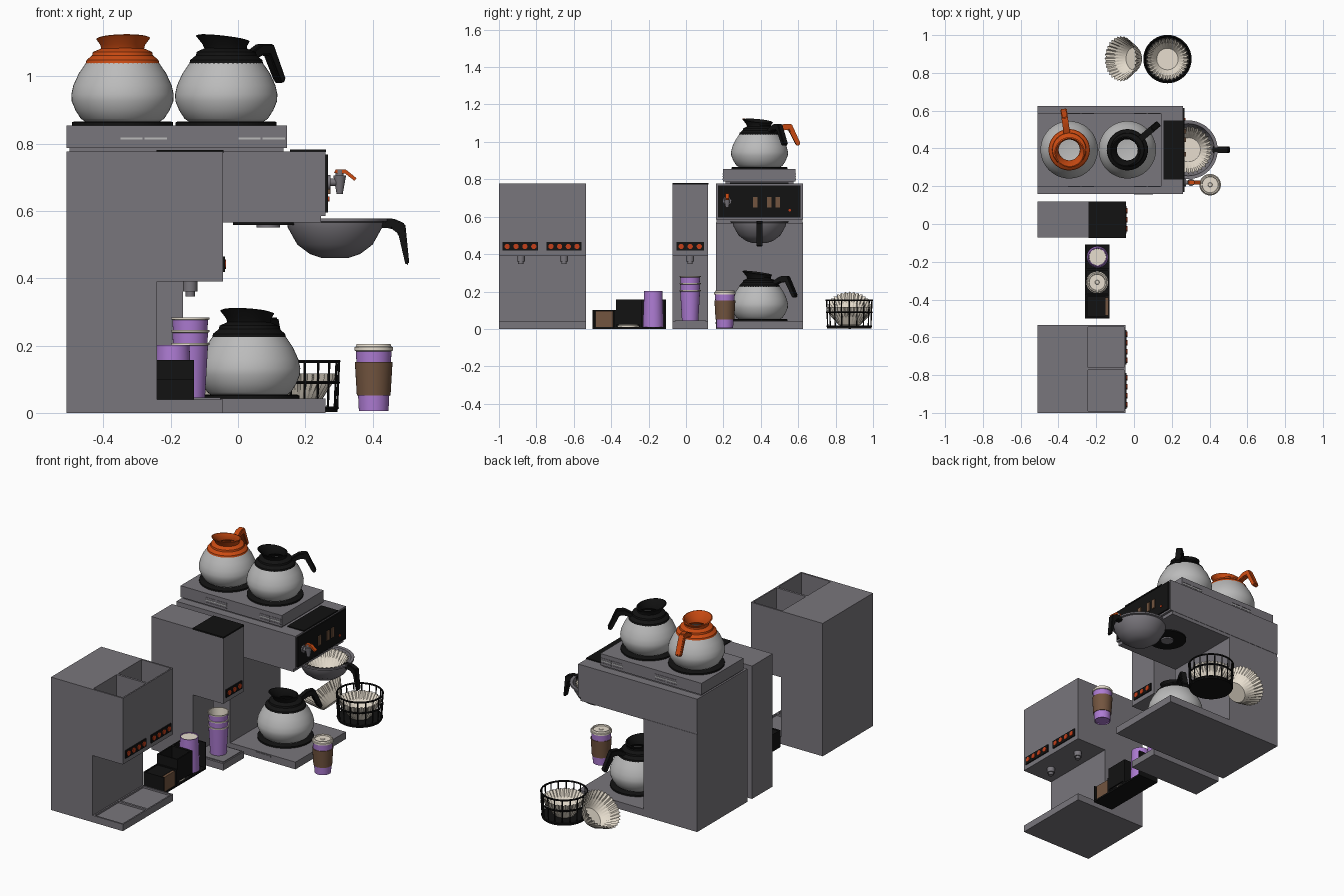
import bpy, bmesh, math
from mathutils import Vector, Matrix

if "Cube" in bpy.data.objects:
    bpy.data.objects.remove(bpy.data.objects["Cube"])


def mat(name, r, g, b):
    m = bpy.data.materials.new(name)
    m.diffuse_color = (r, g, b, 1)
    m.use_nodes = True
    m.node_tree.nodes["Principled BSDF"].inputs["Base Color"].default_value = m.diffuse_color
    return m


STEEL = mat("steel", 0.19, 0.18, 0.2)
GLASS = mat("glass", 0.5, 0.5, 0.5)
BLACK = mat("black", 0.006, 0.006, 0.006)
ORANGE = mat("orange", 0.6, 0.07, 0.006)
RED = mat("red_light", 0.55, 0.05, 0.01)
PURPLE = mat("purple", 0.42, 0.2, 0.65)
BROWN = mat("brown", 0.17, 0.09, 0.05)
CREAM = mat("cream", 0.8, 0.73, 0.62)


def finish(name, bm, m, loc=(0, 0, 0), rot=0.0, M=None):
    bmesh.ops.recalc_face_normals(bm, faces=bm.faces)
    me = bpy.data.meshes.new(name)
    bm.to_mesh(me)
    bm.free()
    me.materials.append(m)
    me.transform(M or Matrix.Translation(loc) @ Matrix.Rotation(rot, 4, 'Z'))
    ob = bpy.data.objects.new(name, me)
    bpy.context.collection.objects.link(ob)
    return ob


def box(name, x, y, z, m=STEEL):
    bm = bmesh.new()
    bmesh.ops.create_cube(bm, size=1)
    for v in bm.verts:
        v.co = [a[0] + (c + 0.5) * (a[1] - a[0]) for a, c in zip((x, y, z), v.co)]
    return finish(name, bm, m)


def lathe_bm(prof, seg=40, pleat=None):
    bm = bmesh.new()
    rings = []
    for k, (r, z) in enumerate(prof):
        if r < 1e-5:
            rings.append([bm.verts.new((0, 0, z))])
            continue
        p = pleat[k] if pleat else 0
        rings.append([bm.verts.new(((r + p * (-1) ** i) * math.cos(math.tau * i / seg),
                                    (r + p * (-1) ** i) * math.sin(math.tau * i / seg), z))
                      for i in range(seg)])
    for a, b in zip(rings, rings[1:]):
        for i in range(seg):
            j = (i + 1) % seg
            f = [a[i % len(a)], a[j % len(a)], b[j % len(b)], b[i % len(b)]]
            bm.faces.new(list(dict.fromkeys(f)))
    return bm


def lathe(name, prof, m, loc=(0, 0, 0), seg=40, M=None):
    return finish(name, lathe_bm(prof, seg), m, loc, M=M)


def cyl(name, p, q, r, m=STEEL, seg=24, r2=None):
    p, q = Vector(p), Vector(q)
    d = q - p
    M = Matrix.Translation(p) @ d.to_track_quat('Z', 'Y').to_matrix().to_4x4()
    return lathe(name, [(0, 0), (r, 0), (r2 or r, d.length), (0, d.length)], m, seg=seg, M=M)


def prism(name, pts, y0, y1, m=STEEL, loc=(0, 0, 0), rot=0.0, bevel=0):
    bm = bmesh.new()
    f = bm.faces.new([bm.verts.new((x, y0, z)) for x, z in pts])
    ext = bmesh.ops.extrude_face_region(bm, geom=[f])['geom']
    bmesh.ops.translate(bm, vec=(0, y1 - y0, 0), verts=[v for v in ext if isinstance(v, bmesh.types.BMVert)])
    if bevel:
        bmesh.ops.bevel(bm, geom=bm.edges[:], offset=bevel, segments=2, affect='EDGES')
    return finish(name, bm, m, loc, rot)


def cut(ob, cutter):
    mod = ob.modifiers.new("cut", 'BOOLEAN')
    mod.operation, mod.solver, mod.object = 'DIFFERENCE', 'EXACT', cutter
    me = bpy.data.meshes.new_from_object(ob.evaluated_get(bpy.context.evaluated_depsgraph_get()))
    ob.modifiers.clear()
    ob.data = me
    bpy.data.objects.remove(cutter)


# --- carafe: glass globe, collar with tilted spout funnel, handle along local +x
def carafe(name, loc, ang, m):
    a = math.radians(ang)
    lathe(name + "_glass", [(0, 0), (0.112, 0), (0.124, 0.008), (0.14, 0.033), (0.151, 0.06), (0.152, 0.08),
                            (0.146, 0.107), (0.13, 0.142), (0.107, 0.176)], GLASS, loc, 48)
    bm = lathe_bm([(0.1, 0.168), (0.11, 0.17), (0.107, 0.182), (0.09, 0.196), (0.088, 0.206), (0.064, 0.216),
                   (0.066, 0.226), (0.08, 0.246), (0.074, 0.248), (0.058, 0.222), (0.056, 0.2), (0.1, 0.168)], 48)
    for v in bm.verts:
        t = max(0, (v.co.z - 0.212) / 0.035)
        v.co.z -= 0.14 * t * v.co.x
        v.co.x -= 0.014 * t
    finish(name + "_collar", bm, m, loc, a)
    prism(name + "_handle", [(0.06, 0.19), (0.13, 0.23), (0.172, 0.23), (0.22, 0.125), (0.208, 0.112),
                             (0.197, 0.118), (0.156, 0.198), (0.13, 0.196), (0.085, 0.178)],
          -0.017, 0.017, m, loc, a, 0.004)


# --- pleated paper filter
def paper_filter(name, M, r=0.115, h=0.1):
    bm = lathe_bm([(0, 0), (r * 0.52, 0), (r * 0.6, 0.012), (r, h)], 64, [0, 0, 0.002, 0.006])
    finish(name, bm, CREAM, M=M)


def cup(name, loc, h):
    s = h / 0.185
    lathe(name, [(0, 0.006), (0.039, 0.006), (0.04, 0), (0.044, 0), (0.053, h - 0.008)], PURPLE, loc)
    lathe(name + "_rim", [(0.053, h - 0.008), (0.057, h - 0.006), (0.057, h), (0.052, h),
                          (0.042, 0.012 * s), (0, 0.012 * s)], CREAM, loc)


def lid(name, loc):
    lathe(name, [(0.05, 0), (0.057, 0), (0.057, 0.008), (0.053, 0.01), (0.05, 0.018), (0.044, 0.018),
                 (0.042, 0.011), (0.012, 0.011), (0.01, 0.014), (0, 0.014)], CREAM, loc)


# --- large brewer
YC = 0.393
box("brewer_base", (-0.51, 0.26), (0.16, 0.625), (0, 0.042))
box("brewer_column", (-0.51, -0.163), (0.16, 0.625), (0.042, 0.57))
box("brewer_head", (-0.51, 0.26), (0.16, 0.625), (0.585, 0.777))
box("brewer_head_underplate", (-0.51, 0.246), (0.162, 0.623), (0.565, 0.585))
box("brewer_panel", (0.255, 0.268), (0.17, 0.613), (0.595, 0.768), BLACK)
box("brewer_top_strip", (0.155, 0.262), (0.235, 0.548), (0.775, 0.783), BLACK)
for i, y in enumerate((0.37, 0.445, 0.49)):
    box(f"brewer_switch_{i}", (0.265, 0.274), (y - 0.012, y + 0.012), (0.65, 0.705), BROWN)
cyl("indicator_lamp", (0.265, 0.555, 0.635), (0.272, 0.555, 0.635), 0.007, RED, 16)
box("base_switch_recess", (0.0, 0.1), (0.157, 0.161), (0.026, 0.036))
cyl("spray_plate", (0.09, YC, 0.566), (0.09, YC, 0.558), 0.105, BLACK, 40)
cyl("spray_head", (0.09, YC, 0.56), (0.09, YC, 0.55), 0.035, STEEL)

# --- hot water faucet
cyl("faucet_pipe", (0.26, 0.22, 0.685), (0.305, 0.22, 0.685), 0.011)
cyl("faucet_flange", (0.262, 0.22, 0.685), (0.275, 0.22, 0.685), 0.022)
cyl("faucet_spout", (0.302, 0.22, 0.65), (0.302, 0.22, 0.705), 0.009, r2=0.019)
cyl("faucet_cap", (0.302, 0.22, 0.705), (0.302, 0.22, 0.722), 0.012)
prism("faucet_lever", [(0.285, 0.712), (0.29, 0.723), (0.32, 0.723), (0.352, 0.697), (0.346, 0.689), (0.318, 0.711)],
      0.21, 0.23, ORANGE)

# --- brew funnel
lathe("brew_funnel", [(0, 0.46), (0.04, 0.46), (0.075, 0.472), (0.112, 0.5), (0.14, 0.55), (0.143, 0.566), (0.155, 0.568),
                      (0.155, 0.577), (0.138, 0.575), (0.13, 0.54), (0.105, 0.506), (0.06, 0.478), (0, 0.472)],
      STEEL, (0.288, YC, 0), 48)
prism("funnel_handle", [(0.415, 0.578), (0.46, 0.578), (0.497, 0.562), (0.509, 0.442), (0.498, 0.438),
                        (0.476, 0.532), (0.455, 0.548), (0.415, 0.55)], YC - 0.017, YC + 0.017, BLACK, bevel=0.004)
paper_filter("funnel_filter", Matrix.Translation((0.288, YC, 0.48)), 0.122, 0.09)

# --- top warmer
box("warmer_foot", (-0.5, 0.135), (0.21, 0.575), (0.775, 0.79))
box("warmer_body", (-0.51, 0.145), (0.198, 0.585), (0.787, 0.854))
for i, x in enumerate((-0.28, 0.07)):
    for s in (-1, 1):
        for z in (0.8, 0.815, 0.828):
            box(f"warmer_vent_{i}", (x + s * 0.036 - 0.033, x + s * 0.036 + 0.033),
                (0.196, 0.587), (z - 0.003, z + 0.003), GLASS if z == 0.815 else STEEL)
for i, (x, z) in enumerate(((-0.343, 0.853), (-0.035, 0.853), (0.033, 0.041))):
    lathe(f"hot_plate_{i}", [(0, 0), (0.15, 0), (0.15, 0.01), (0.143, 0.013), (0, 0.011)], BLACK, (x, YC, z))
carafe("orange_carafe", (-0.343, YC, 0.866), 98, ORANGE)
carafe("black_carafe", (-0.035, YC, 0.866), 40, BLACK)
carafe("lower_carafe", (0.033, YC, 0.053), 65, BLACK)

# --- powder dispensers (single and double): C-shaped body, buttons, nozzles
C = [(-0.51, 0), (-0.045, 0), (-0.045, 0.04), (-0.24, 0.04), (-0.24, 0.39), (-0.045, 0.39), (-0.045, 0.777), (-0.51, 0.777)]


def controls(name, y0, y1, n, yn):
    box(name + "_button_panel", (-0.047, -0.039), (y0, y1), (0.418, 0.464), BLACK)
    for i in range(n):
        y = y0 + (y1 - y0) * (i + 0.5) / n
        cyl(f"{name}_button_{i}", (-0.04, y, 0.441), (-0.035, y, 0.441), 0.014, RED, 20)
    cyl(name + "_nozzle", (-0.142, yn, 0.392), (-0.142, yn, 0.36), 0.021)
    cyl(name + "_nozzle_tip", (-0.142, yn, 0.36), (-0.142, yn, 0.346), 0.014)


double = prism("double_dispenser", C, -1.0, -0.535)
for i, (a, b) in enumerate(((-0.99, -0.774), (-0.761, -0.545))):
    cut(double, box("hopper_cutter", (-0.243, -0.053), (a, b), (0.62, 0.9)))
    cut(double, box("tray_cutter", (-0.232, -0.053), (a, b), (0.03, 0.1)))
controls("double_a", -0.98, -0.79, 4, -0.883)
controls("double_b", -0.745, -0.56, 4, -0.652)
prism("single_dispenser", C, -0.072, 0.118)
box("single_hopper_lid", (-0.242, -0.043), (-0.073, 0.119), (0.772, 0.781), BLACK)
box("single_drip_tray", (-0.235, -0.052), (-0.06, 0.106), (0.038, 0.045))
controls("single", -0.05, 0.095, 3, 0.022)

# --- cups: nested stack and a sleeved cup with lid
for i in range(3):
    cup(f"stack_cup_{i}", (-0.142, 0.022, 0.045 + 0.038 * i), 0.163)
CUP = (0.403, 0.208, 0.006)
cup("takeaway_cup", CUP, 0.185)
lathe("cup_sleeve", [(0.047, 0.045), (0.05, 0.045), (0.056, 0.145), (0.053, 0.145)], BROWN, CUP)
lid("cup_lid", (0.403, 0.208, 0.187))

# --- organiser rack with cups, lids and sleeves
box("rack_floor", (-0.26, -0.13), (-0.5, -0.108), (0, 0.01), BLACK)
for n, y0, y1, h in (("sleeve", -0.5, -0.375, 0.1), ("lid", -0.375, -0.243, 0.157), ("cup", -0.243, -0.108, 0.157)):
    box(n + "_bay_back", (-0.26, -0.252), (y0, y1), (0, h), BLACK)
    for s, y in (("a", y0), ("b", y1 - 0.007)):
        box(f"{n}_bay_side_{s}", (-0.26, -0.13), (y, y + 0.007), (0, h), BLACK)
box("lid_bay_front", (-0.137, -0.13), (-0.375, -0.243), (0.025, 0.157), BLACK)
box("sleeve_bay_fill", (-0.25, -0.15), (-0.49, -0.385), (0.01, 0.097), BLACK)
box("sleeve_pack", (-0.15, -0.135), (-0.485, -0.39), (0.01, 0.095), BROWN)
lid("spare_lid", (-0.195, -0.309, 0.01))
lathe("rack_cups", [(0.056, 0), (0.056, 0.006), (0.049, 0.192), (0.045, 0.192), (0.044, 0.187)],
      PURPLE, (-0.193, -0.175, 0.01))
lathe("rack_cup_bottom", [(0.045, 0.188), (0, 0.188)], CREAM, (-0.193, -0.175, 0.01))

# --- wire basket of filters and a loose tilted filter
BX, BY = 0.177, 0.873
cyl("wire_basket_base", (BX, BY, 0.003), (BX, BY, 0.018), 0.118, BLACK, 40)
for i, (r, z) in enumerate(((0.118, 0.015), (0.121, 0.09), (0.123, 0.153))):
    w = 0.005
    lathe(f"wire_ring_{i}", [(r + w * math.cos(t * math.pi / 3), z + w * math.sin(t * math.pi / 3)) for t in range(7)],
          BLACK, (BX, BY, 0))
for i in range(18):
    c, s = math.cos(math.tau * i / 18), math.sin(math.tau * i / 18)
    cyl(f"basket_wire_{i}", (BX + 0.117 * c, BY + 0.117 * s, 0.01), (BX + 0.123 * c, BY + 0.123 * s, 0.153),
        0.0035, BLACK, 8)
for i in range(3):
    paper_filter(f"stacked_filter_{i}", Matrix.Translation((BX, BY, 0.02 + 0.006 * i)), 0.109, 0.085)
paper_filter("loose_filter", Matrix.Translation((0.0, 0.875, 0.043)) @ Matrix.Rotation(math.radians(-45), 4, 'Y'), 0.115)

# --- smooth shading with sharp edges kept
bpy.ops.object.select_all(action='SELECT')
bpy.context.view_layer.objects.active = bpy.context.selected_objects[0]
bpy.ops.object.shade_smooth_by_angle(angle=math.radians(35))
